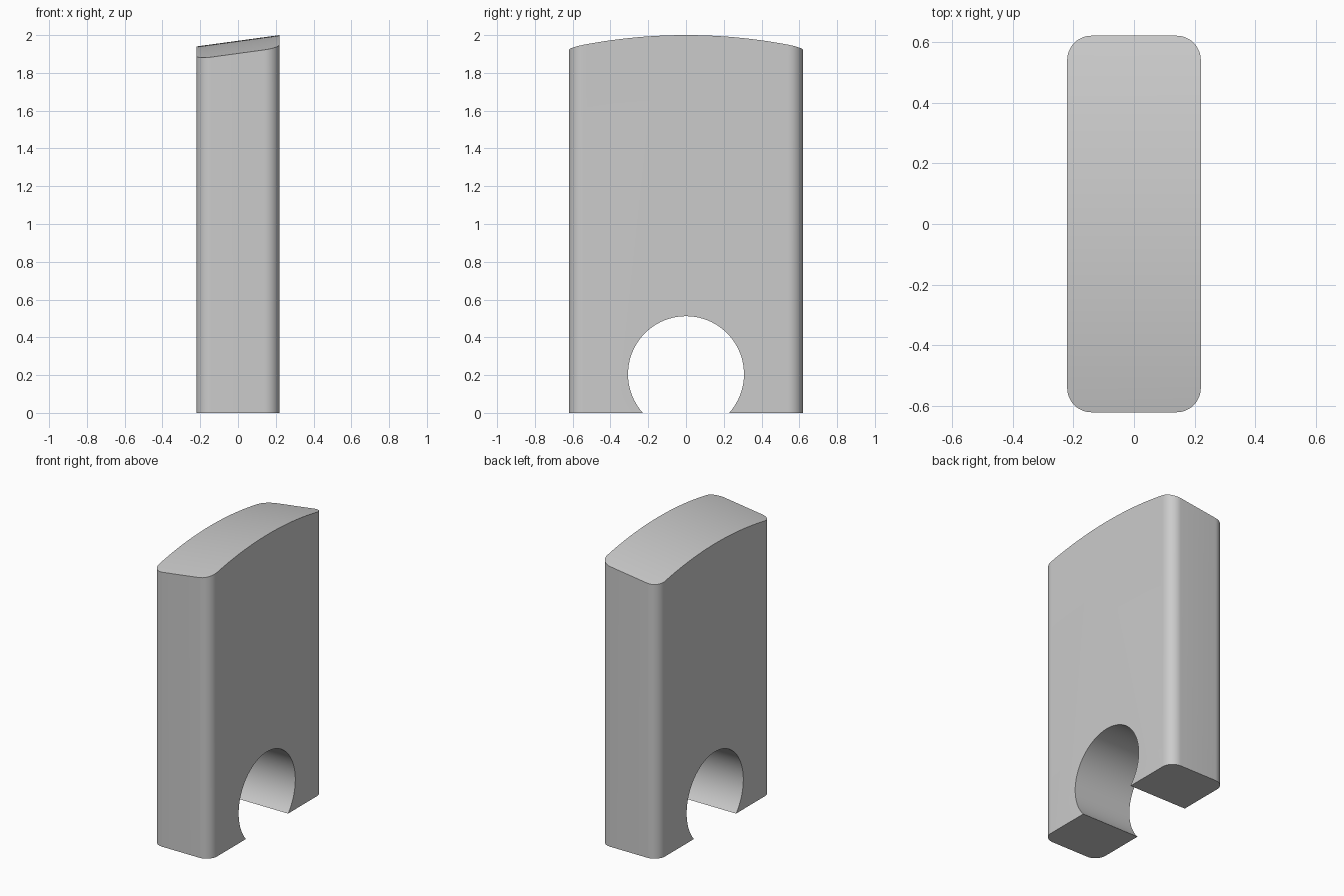
import bpy, bmesh
from math import sin, cos, pi, asin

HALF_X, HALF_Y, CORNER = 0.22, 0.62, 0.08
CROWN_R, TILT = 2.9, 0.06 / 0.44
NOTCH_R, NOTCH_Z = 0.307, 0.205

cube = bpy.data.objects.get("Cube")
if cube:
    bpy.data.objects.remove(cube, do_unlink=True)

grey = bpy.data.materials.new("plain grey")
grey.use_nodes = True
colour = (0.6, 0.6, 0.6, 1)
grey.diffuse_color = colour
grey.node_tree.nodes["Principled BSDF"].inputs["Base Color"].default_value = colour


def prism(name, outline, direction):
    """Extrude a closed outline along a direction."""
    bm = bmesh.new()
    face = bm.faces.new([bm.verts.new(p) for p in outline])
    moved = bmesh.ops.extrude_face_region(bm, geom=[face])["geom"]
    bmesh.ops.translate(bm, vec=direction,
                        verts=[v for v in moved if isinstance(v, bmesh.types.BMVert)])
    bmesh.ops.recalc_face_normals(bm, faces=bm.faces)
    mesh = bpy.data.meshes.new(name)
    bm.to_mesh(mesh)
    bm.free()
    mesh.materials.append(grey)
    obj = bpy.data.objects.new(name, mesh)
    bpy.context.collection.objects.link(obj)
    return obj


# Upright column with rounded vertical corners
corners = [(1, 1), (-1, 1), (-1, -1), (1, -1)]
column = []
for i, (sx, sy) in enumerate(corners):
    for k in range(13):
        a = (i + k / 12) * pi / 2
        column.append((sx * (HALF_X - CORNER) + CORNER * cos(a),
                       sy * (HALF_Y - CORNER) + CORNER * sin(a), -0.2))
block = prism("notched_block", column, (0, 0, 2.5))

# Side profile: crowned top, round notch open at the foot
side = 0.7
profile = []
for k in range(49):
    y = side - 2 * side * k / 48
    profile.append((y, 2 - CROWN_R + (CROWN_R ** 2 - y ** 2) ** 0.5))
profile.append((-side, 0))
start = pi + asin(NOTCH_Z / NOTCH_R)
end = -asin(NOTCH_Z / NOTCH_R)
for k in range(65):
    a = start + (end - start) * k / 64
    profile.append((NOTCH_R * cos(a), max(0, NOTCH_Z + NOTCH_R * sin(a))))
profile.append((side, 0))
cutter = prism("side_profile_cutter", [(-0.4, y, z) for y, z in profile], (0.8, 0, 0))
cutter.hide_render = True

# Tilt the crown so it rises towards +x
for v in cutter.data.vertices:
    if v.co.z > 1:
        v.co.z += TILT * (v.co.x - HALF_X)

trim = block.modifiers.new("trim", "BOOLEAN")
trim.operation = "INTERSECT"
trim.solver = "EXACT"
trim.object = cutter

bpy.ops.object.select_all(action="DESELECT")
block.select_set(True)
bpy.context.view_layer.objects.active = block
bpy.ops.object.modifier_apply(modifier="trim")
bpy.data.objects.remove(cutter, do_unlink=True)
bpy.ops.object.shade_smooth_by_angle(angle=pi / 6)
